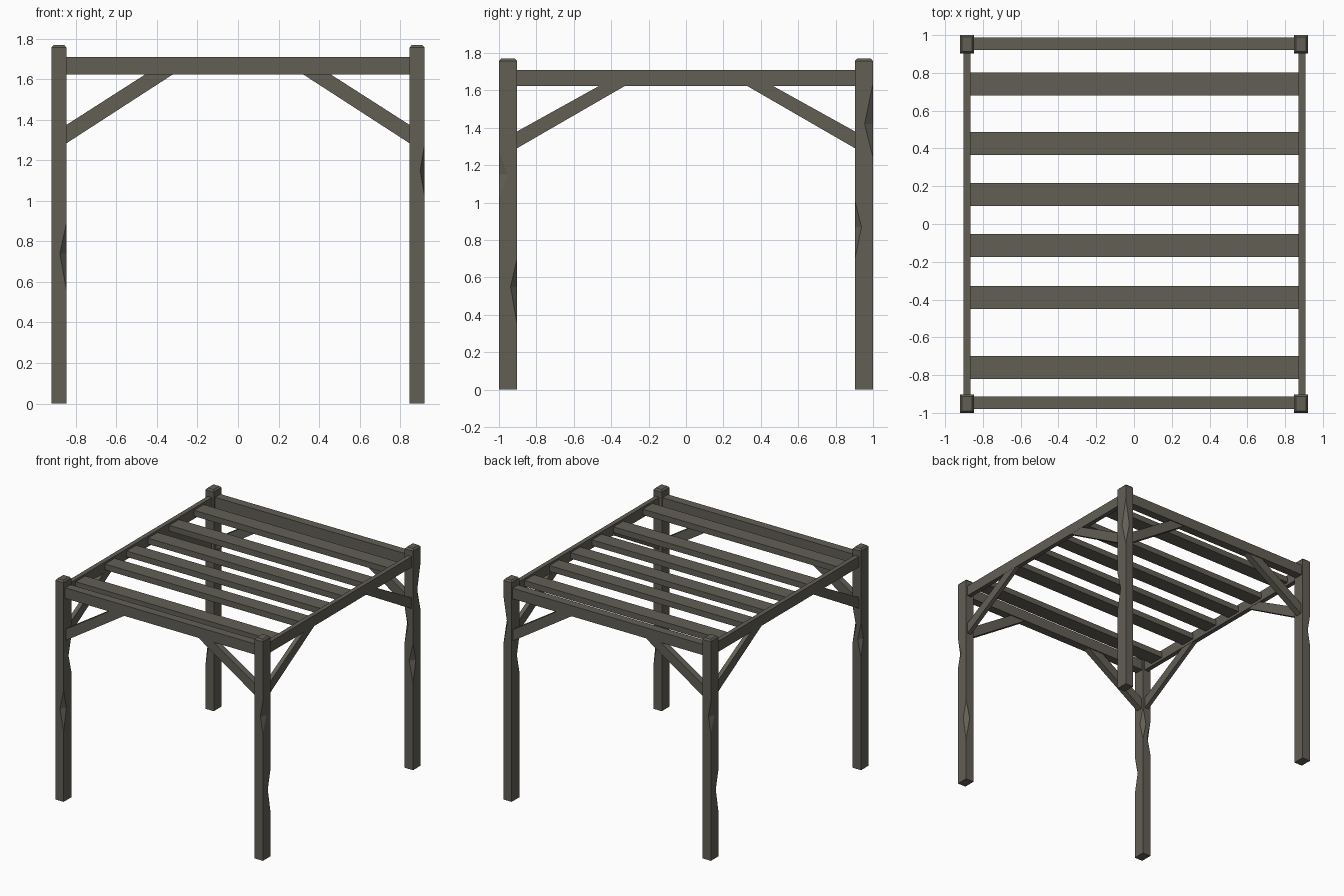
import bpy, bmesh

if "Cube" in bpy.data.objects:
    bpy.data.objects.remove(bpy.data.objects["Cube"])

wood = bpy.data.materials.new("weathered_grey_wood")
wood.diffuse_color = (0.122, 0.114, 0.091, 1)
wood.use_nodes = True
wood.node_tree.nodes["Principled BSDF"].inputs["Base Color"].default_value = wood.diffuse_color


def make(name, verts, faces):
    bm = bmesh.new()
    vs = [bm.verts.new(v) for v in verts]
    for f in faces:
        bm.faces.new([vs[i] for i in f])
    bmesh.ops.recalc_face_normals(bm, faces=bm.faces)
    me = bpy.data.meshes.new(name)
    bm.to_mesh(me)
    bm.free()
    me.materials.append(wood)
    ob = bpy.data.objects.new(name, me)
    bpy.context.collection.objects.link(ob)
    return ob


HEX = [(0, 1, 2, 3), (4, 5, 6, 7), (0, 1, 5, 4), (1, 2, 6, 5), (2, 3, 7, 6), (3, 0, 4, 7)]


def box(name, x0, x1, y0, y1, z0, z1):
    q = [(x0, y0), (x1, y0), (x1, y1), (x0, y1)]
    return make(name, [(x, y, z) for z in (z0, z1) for x, y in q], HEX)


def rect(x0, x1, y0, y1, z):
    return [(x0, y0, z), (x1, y0, z), (x1, y1, z), (x0, y1, z)]


def post(name, sx, sy, nicks):
    # column with a small chamfered top
    x0, x1 = sorted((sx * 0.847, sx * 0.921))
    y0, y1 = sorted((sy * 0.903, sy * 1.0))
    c = 0.011
    verts = (rect(x0, x1, y0, y1, 0) + rect(x0, x1, y0, y1, 1.757)
             + rect(x0 + c, x1 - c, y0 + c, y1 - c, 1.77))
    faces = [(0, 1, 2, 3), (8, 9, 10, 11)]
    for k in (0, 4):
        for i in range(4):
            j = (i + 1) % 4
            faces.append((k + i, k + j, k + 4 + j, k + 4 + i))
    ob = make(name, verts, faces)
    # chipped corners: cut a diamond out of a vertical edge
    for ox, oy, z, a, b, up, down in nicks:
        cx = sx * (0.921 if ox else 0.847)
        cy = sy * (1.0 if oy else 0.903)
        v = [(cx + a, cy, z), (cx, cy + b, z), (cx - a, cy, z), (cx, cy - b, z),
             (cx, cy, z + up), (cx, cy, z - down)]
        f = [(i, (i + 1) % 4, t) for i in range(4) for t in (4, 5)]
        cutter = make("chip_cutter", v, f)
        cutter.hide_render = True
        mod = ob.modifiers.new("chip", 'BOOLEAN')
        mod.operation = 'DIFFERENCE'
        mod.solver = 'EXACT'
        mod.object = cutter
        bpy.context.view_layer.objects.active = ob
        bpy.ops.object.modifier_apply(modifier=mod.name)
        bpy.data.objects.remove(cutter)


# posts; each chip: outer x?, outer y?, height, depth x, depth y, reach up, reach down
type_a = [(1, 1, 1.15, 0.022, 0.045, 0.13, 0.13), (1, 0, 0.55, 0.035, 0.035, 0.15, 0.20)]
post("front_right_post", 1, -1, type_a)
post("back_left_post", -1, 1, type_a)
post("back_right_post", 1, 1, [(1, 0, 0.87, 0.035, 0.035, 0.14, 0.17),
                               (1, 1, 1.42, 0.035, 0.045, 0.22, 0.18),
                               (0, 0, 1.15, 0.03, 0.03, 0.14, 0.14)])
post("front_left_post", -1, -1, [(0, 1, 0.74, 0.032, 0.035, 0.15, 0.18),
                                 (0, 0, 1.15, 0.03, 0.035, 0.14, 0.14),
                                 (1, 0, 1.04, 0.03, 0.03, 0.14, 0.14)])

# perimeter beams
Z0, Z1 = 1.624, 1.709
box("front_beam", -0.85, 0.85, -0.98, -0.912, Z0, Z1)
box("back_beam", -0.85, 0.85, 0.92, 0.988, Z0, Z1)
box("left_beam", -0.902, -0.865, -0.905, 0.905, Z0, Z1)
box("right_beam", 0.872, 0.908, -0.905, 0.905, Z0, Z1)

# roof slats
for i, y in enumerate((-0.76, -0.388, -0.115, 0.155, 0.425, 0.74)):
    box(f"roof_slat_{i + 1}", -0.866, 0.873, y - 0.061, y + 0.061, 1.645, 1.692)


# diagonal braces: profile (along, z), extruded across
def brace(name, profile, axis, s, c, half):
    verts = []
    for o in (c - half, c + half):
        verts += [(s * u, o, z) if axis == 'x' else (o, s * u, z) for u, z in profile]
    make(name, verts, HEX)


PX = [(0.85, 1.282), (0.322, Z0), (0.458, Z0), (0.85, 1.373)]
PY = [(0.905, 1.29), (0.327, Z0), (0.465, Z0), (0.905, 1.38)]
for s, side in ((-1, "left"), (1, "right")):
    brace(f"front_{side}_brace", PX, 'x', s, -0.946, 0.026)
    brace(f"back_{side}_brace", PX, 'x', s, 0.954, 0.026)
for s, end in ((-1, "front"), (1, "back")):
    brace(f"left_side_{end}_brace", PY, 'y', s, -0.884, 0.017)
    brace(f"right_side_{end}_brace", PY, 'y', s, 0.89, 0.017)
